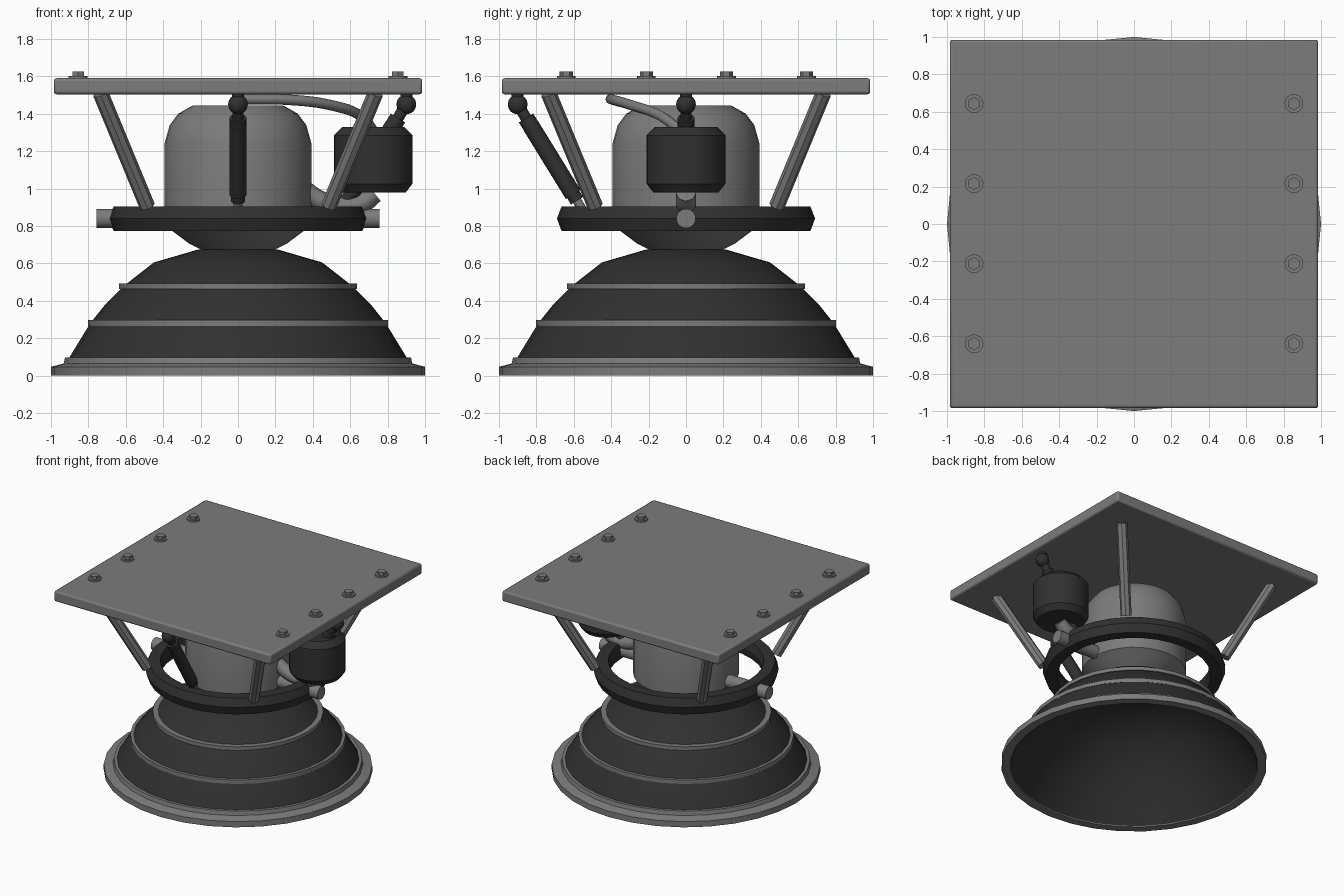
import bpy, bmesh, math
from mathutils import Vector

if "Cube" in bpy.data.objects:
    bpy.data.objects.remove(bpy.data.objects["Cube"], do_unlink=True)


def make_material(name, value):
    m = bpy.data.materials.new(name)
    m.use_nodes = True
    colour = (value, value, value, 1)
    m.diffuse_color = colour
    m.node_tree.nodes["Principled BSDF"].inputs["Base Color"].default_value = colour
    return m


GREY = make_material("steel grey", 0.2)
DARK = make_material("dark metal", 0.03)


def finish(obj, name, mat, smooth=True):
    obj.name = name
    obj.data.materials.append(mat)
    if smooth:
        bpy.ops.object.select_all(action="DESELECT")
        obj.select_set(True)
        bpy.context.view_layer.objects.active = obj
        bpy.ops.object.shade_smooth_by_angle(angle=math.radians(25))
    return obj


def lathe(name, profile, mat, closed=True, centre=(0, 0, 0), segments=32):
    """Spin (radius, z) points round the z axis."""
    bm = bmesh.new()
    verts = [bm.verts.new((r, 0, z)) for r, z in profile]
    pairs = list(zip(verts, verts[1:]))
    if closed:
        pairs.append((verts[-1], verts[0]))
    edges = [bm.edges.new(p) for p in pairs]
    bmesh.ops.spin(bm, geom=verts + edges, axis=(0, 0, 1), cent=(0, 0, 0),
                   angle=math.tau, steps=segments, use_duplicate=False)
    bmesh.ops.remove_doubles(bm, verts=bm.verts, dist=0.0005)
    bmesh.ops.recalc_face_normals(bm, faces=bm.faces)
    mesh = bpy.data.meshes.new(name)
    bm.to_mesh(mesh)
    bm.free()
    obj = bpy.data.objects.new(name, mesh)
    bpy.context.collection.objects.link(obj)
    obj.location = centre
    return finish(obj, name, mat)


def rod(name, start, end, radius, mat, sides=16, smooth=True):
    a, b = Vector(start), Vector(end)
    bpy.ops.mesh.primitive_cylinder_add(vertices=sides, radius=radius,
                                        depth=(b - a).length, location=(a + b) / 2)
    obj = bpy.context.object
    obj.rotation_euler = (b - a).to_track_quat("Z", "Y").to_euler()
    return finish(obj, name, mat, smooth)


def pipe(name, points, radius, mat):
    curve = bpy.data.curves.new(name, "CURVE")
    curve.dimensions = "3D"
    curve.bevel_depth = radius
    curve.bevel_resolution = 2
    curve.resolution_u = 6
    curve.use_fill_caps = True
    spline = curve.splines.new("BEZIER")
    spline.bezier_points.add(len(points) - 1)
    for bp, p in zip(spline.bezier_points, points):
        bp.co = p
        bp.handle_left_type = bp.handle_right_type = "AUTO"
    obj = bpy.data.objects.new(name, curve)
    bpy.context.collection.objects.link(obj)
    curve.materials.append(mat)
    return obj


# Mounting plate with rounded edges
bpy.ops.mesh.primitive_cube_add(size=1, location=(0, 0, 1.547))
plate = bpy.context.object
plate.scale = (1.97, 1.97, 0.086)
bpy.ops.object.transform_apply(location=False, rotation=False, scale=True)
bevel = plate.modifiers.new("soft_edges", "BEVEL")
bevel.width = 0.014
bevel.segments = 2
finish(plate, "mounting_plate", GREY)

# Bolts in two rows
for x in (-0.855, 0.855):
    for i in range(4):
        y = -0.64 + i * 0.428
        rod("bolt_washer", (x, y, 1.58), (x, y, 1.602), 0.05, GREY)
        rod("bolt_head", (x, y, 1.59), (x, y, 1.625), 0.035, GREY, 6, False)

# Four slanted struts
for sx in (-1, 1):
    for sy in (-1, 1):
        rod("support_strut", (sx * 0.735, sy * 0.735, 1.51),
            (sx * 0.485, sy * 0.485, 0.905), 0.042, GREY, 8, False)

# Combustion chamber
lathe("chamber", [(0, 1.445), (0.24, 1.445), (0.32, 1.4), (0.365, 1.34), (0.393, 1.24),
                  (0.393, 0.8), (0.34, 0.765), (0.26, 0.705), (0.2, 0.675), (0, 0.675)],
      GREY, closed=False)

# Gimbal ring and its pivot pins
lathe("gimbal_ring", [(0.665, 0.905), (0.69, 0.84), (0.665, 0.772),
                      (0.58, 0.772), (0.565, 0.84), (0.58, 0.905)], DARK)
for side in (-1, 1):
    rod("pivot_pin", (side * 0.36, 0, 0.84), (side * 0.757, 0, 0.84), 0.052, GREY)

# Nozzle bell with inner wall
lathe("nozzle_bell", [(0, 0.675), (0.21, 0.675), (0.45, 0.605), (0.61, 0.48), (0.71, 0.38),
                      (0.79, 0.28), (0.9, 0.1), (0.935, 0.03), (0.935, 0.004), (0.87, 0.1),
                      (0.755, 0.28), (0.58, 0.46), (0.43, 0.575), (0.2, 0.64), (0, 0.64)],
      DARK, closed=False)

# Raised bands and bottom flange
for radius, low, high in ((0.636, 0.462, 0.492), (0.802, 0.264, 0.296)):
    lathe("nozzle_band", [(radius - 0.05, high), (radius, high),
                          (radius, low), (radius - 0.03, low)], GREY)
lathe("nozzle_flange", [(0.88, 0.098), (0.925, 0.098), (0.932, 0.065), (1, 0.047),
                        (1, 0), (0.932, 0), (0.932, 0.03)], GREY)

# Turbopump canister
lathe("pump_canister", [(0, 1.33), (0.165, 1.33), (0.21, 1.285), (0.21, 1.025),
                        (0.175, 0.98), (0, 0.98)], DARK, closed=False,
      centre=(0.722, 0, 0))

# Pipes
pipe("feed_pipe", [(0.0, -0.4, 1.478), (0.28, -0.39, 1.474), (0.5, -0.29, 1.445),
                   (0.66, -0.13, 1.385), (0.73, -0.02, 1.3)], 0.028, GREY)
pipe("outlet_pipe", [(0.34, 0, 1.0), (0.45, 0, 0.93), (0.56, 0, 0.905),
                     (0.66, 0, 0.92), (0.73, 0, 0.975)], 0.053, GREY)

# Two steering actuators, one at the front and one on the left
for outward in (Vector((0, -1, 0)), Vector((1, 0, 0))):
    top = outward * 0.9 + Vector((0, 0, 1.45))
    foot = outward * 0.555 + Vector((0, 0, 0.89))

    def at(t):
        return top.lerp(foot, t)

    rod("actuator_mount", top, top + Vector((0, 0, 0.06)), 0.032, DARK)
    bpy.ops.mesh.primitive_uv_sphere_add(segments=12, ring_count=8, radius=0.053, location=top)
    finish(bpy.context.object, "actuator_ball", DARK)
    rod("actuator_neck", top, at(0.2), 0.03, DARK)
    rod("actuator_collar", at(0.13), at(0.2), 0.045, DARK)
    rod("actuator_body", at(0.2), at(0.86), 0.046, DARK)
    rod("actuator_end_collar", at(0.86), at(0.92), 0.038, DARK)
    rod("actuator_piston", at(0.9), at(1), 0.024, GREY)
